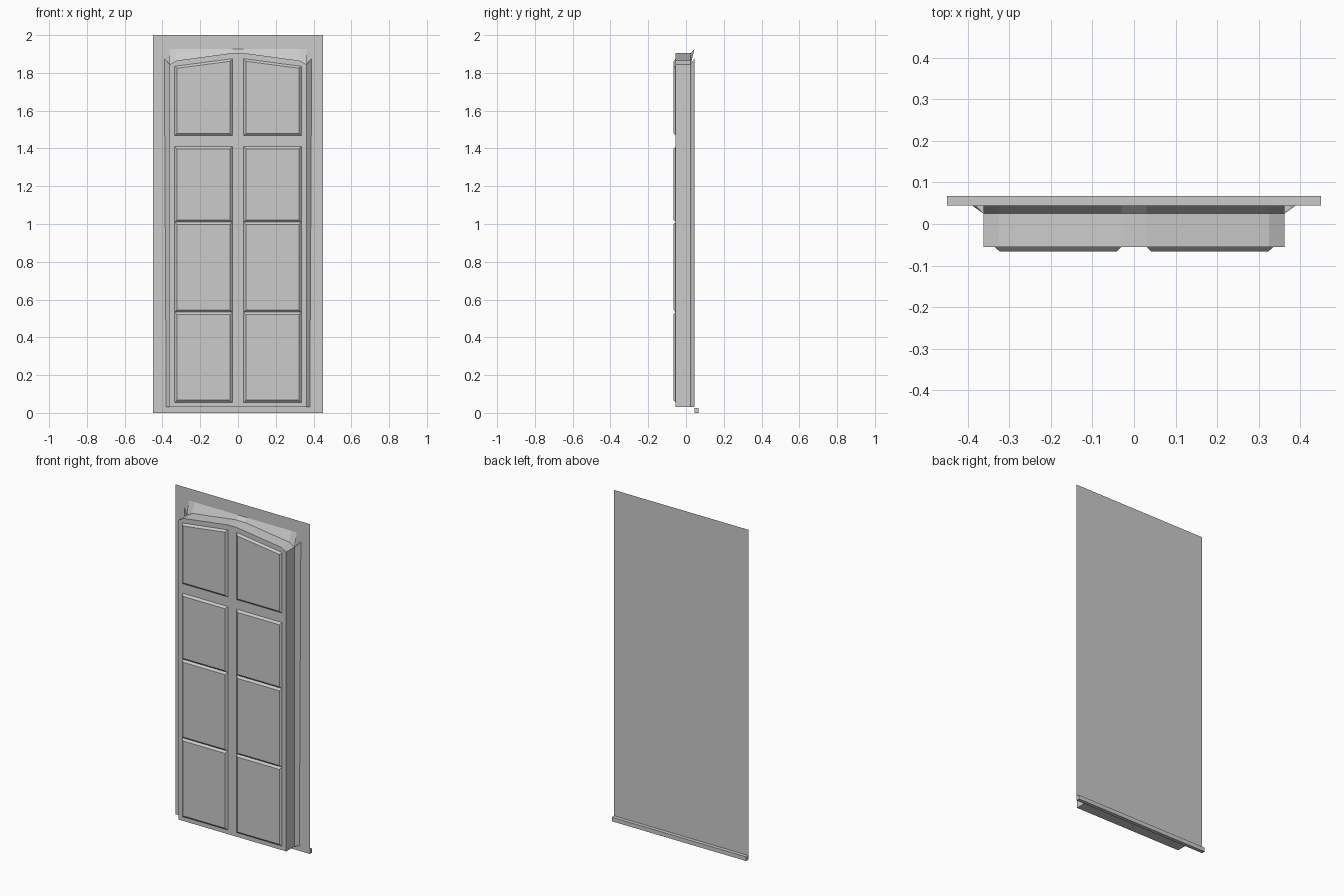
import bpy
from mathutils import Vector

if "Cube" in bpy.data.objects:
    bpy.data.objects.remove(bpy.data.objects["Cube"])


def add(name, verts, faces):
    mesh = bpy.data.meshes.new(name)
    mesh.from_pydata(verts, [], faces)
    mesh.update()
    obj = bpy.data.objects.new(name, mesh)
    bpy.context.collection.objects.link(obj)
    return obj


def loft(name, rings, front_cap=True, back_cap=False):
    # closed rings joined in order, first ring is the front
    n = len(rings[0])
    verts = [p for r in rings for p in r]
    faces = [(k * n + i, (k + 1) * n + i, (k + 1) * n + (i + 1) % n, k * n + (i + 1) % n)
             for k in range(len(rings) - 1) for i in range(n)]
    if front_cap:
        faces.append(tuple(range(n)))
    if back_cap:
        faces.append(tuple(reversed(range(len(verts) - n, len(verts)))))
    return add(name, verts, faces)


def at(points, y):
    return [(x, y, z) for x, z in points]


def inset(points, d):
    # offset each edge of a counter-clockwise outline inward
    pts = [Vector(p) for p in points]
    out = []
    for i, p in enumerate(pts):
        a = (p - pts[i - 1]).normalized()
        b = (pts[(i + 1) % len(pts)] - p).normalized()
        na, nb = Vector((-a.y, a.x)), Vector((-b.y, b.x))
        out.append(tuple(p + (na + nb) * d / (1 + na.dot(nb))))
    return out


FRONT, STEP, BACK, FACE = -0.055, 0.025, 0.045, -0.066

# flat backing plate and its sill strip
plate = [(-0.45, 0), (0.45, 0), (0.45, 2), (-0.45, 2)]
add("backing_plate", at(plate, BACK), [(0, 1, 2, 3)])
sill = [(-0.45, 0), (0.45, 0), (0.45, 0.025), (-0.45, 0.025)]
loft("sill_strip", [at(sill, BACK), at(sill, 0.067)], True, True)

# door slab with a low arched top
half = [(0.362, 1.845), (0.325, 1.865), (0.03, 1.905)]
arch = half + [(-x, z) for x, z in reversed(half)]
outline = [(-0.362, 0.03), (0.362, 0.03)] + arch
loft("door_slab", [at(outline, FRONT), at(outline, STEP)])

# sloped flange above the arch
n = len(arch)
add("top_flange", at(arch, STEP) + at([(x, 1.926) for x, z in arch], BACK),
    [(i, i + 1, n + i + 1, n + i) for i in range(n - 1)])

# sloped side flanges, and the underside behind the slab
for s, side in ((-1, "left"), (1, "right")):
    quad = [(s * 0.362, STEP, 0.03), (s * 0.38, BACK, 0.03),
            (s * 0.39, BACK, 1.877), (s * 0.362, STEP, 1.845)]
    add(side + "_flange", quad, [(0, 1, 2, 3) if s > 0 else (3, 2, 1, 0)])
add("bottom_flange", [(-0.362, STEP, 0.03), (0.362, STEP, 0.03),
                      (0.38, BACK, 0.03), (-0.38, BACK, 0.03)], [(3, 2, 1, 0)])

# raised panels with chamfered edges: (bottom, outer top, inner top)
rows = [(0.055, 0.533, 0.533), (0.533, 1.01, 1.01),
        (1.01, 1.41, 1.41), (1.468, 1.835, 1.875)]
for s, side in ((-1, "left"), (1, "right")):
    for k, (low, outer, inner) in enumerate(rows):
        pts = [(s * 0.03, low), (s * 0.335, low), (s * 0.335, outer), (s * 0.03, inner)]
        if s < 0:
            pts.reverse()
        loft(f"{side}_panel_{k + 1}", [at(inset(pts, 0.012), FACE), at(pts, FRONT)])
